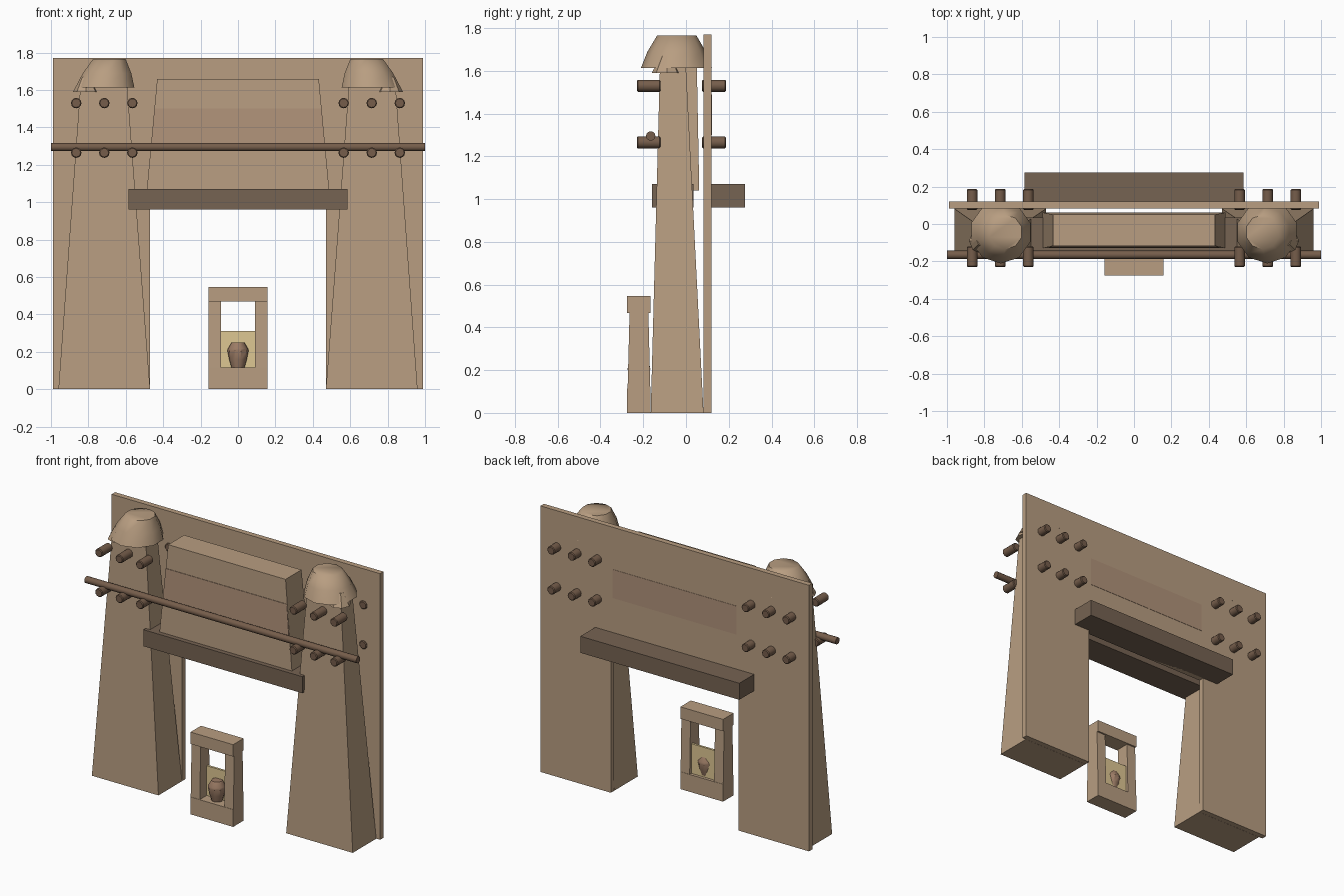
import bpy, bmesh, math
from mathutils import Matrix, Vector

if "Cube" in bpy.data.objects:
    bpy.data.objects.remove(bpy.data.objects["Cube"])


def mat(name, rgb):
    m = bpy.data.materials.new(name)
    m.diffuse_color = (*rgb, 1)
    m.use_nodes = True
    m.node_tree.nodes["Principled BSDF"].inputs["Base Color"].default_value = m.diffuse_color
    return m


SAND = mat("sandstone", (0.48, 0.34, 0.22))
WOOD = mat("dark_wood", (0.18, 0.125, 0.085))
PEG = mat("peg_wood", (0.18, 0.11, 0.07))
BAND = mat("red_band", (0.44, 0.29, 0.195))
GOLD = mat("pale_gold", (0.73, 0.57, 0.29))
CLAY = mat("clay", (0.33, 0.20, 0.13))


def finish(name, bm, material, smooth=None):
    bmesh.ops.recalc_face_normals(bm, faces=bm.faces)
    me = bpy.data.meshes.new(name)
    bm.to_mesh(me)
    bm.free()
    me.materials.append(material)
    ob = bpy.data.objects.new(name, me)
    bpy.context.collection.objects.link(ob)
    if smooth:
        bpy.ops.object.select_all(action='DESELECT')
        ob.select_set(True)
        bpy.context.view_layer.objects.active = ob
        bpy.ops.object.shade_smooth_by_angle(angle=math.radians(smooth))
    return ob


def loft(name, rings, material, smooth=None):
    """Closed solid through rings of equal point count."""
    bm = bmesh.new()
    vs = [[bm.verts.new(p) for p in r] for r in rings]
    n = len(vs[0])
    for a, b in zip(vs, vs[1:]):
        for i in range(n):
            j = (i + 1) % n
            bm.faces.new((a[i], a[j], b[j], b[i]))
    bm.faces.new(vs[0][::-1])
    bm.faces.new(vs[-1])
    return finish(name, bm, material, smooth)


def rect(x0, x1, y0, y1, z):
    return [(x0, y0, z), (x1, y0, z), (x1, y1, z), (x0, y1, z)]


def box(name, x0, x1, y0, y1, z0, z1, material):
    return loft(name, [rect(x0, x1, y0, y1, z0), rect(x0, x1, y0, y1, z1)], material)


def ring(cx, cy, z, r, n, phase=0.0):
    return [(cx + r * math.cos(2 * math.pi * i / n + phase),
             cy + r * math.sin(2 * math.pi * i / n + phase), z) for i in range(n)]


def rod(name, start, end, r, n, material, bevel=0.0):
    a, b = Vector(start), Vector(end)
    d = b - a
    L = d.length
    prof = [(0, r), (L, r)]
    if bevel:
        prof = [(0, r - bevel), (bevel, r), (L - bevel, r), (L, r - bevel)]
    rot = Matrix.Translation(a) @ d.to_track_quat('Z', 'Y').to_matrix().to_4x4()
    rings = [[rot @ Vector(p) for p in ring(0, 0, z, rr, n)] for z, rr in prof]
    return loft(name, rings, material, 40)


# back wall with doorway cut out of its outline
outline = [(-0.988, 0), (-0.47, 0), (-0.47, 0.96), (0.47, 0.96),
           (0.47, 0), (0.988, 0), (0.988, 1.77), (-0.988, 1.77)]
loft("back_wall", [[(x, y, z) for x, z in outline] for y in (0.083, 0.119)], SAND)

for s, side in ((-1, "left"), (1, "right")):
    # tapered tower
    def srect(xa, xb, y0, y1, z):
        return rect(*sorted((s * xa, s * xb)), y0, y1, z)
    loft(side + "_tower", [srect(0.47, 0.96, -0.165, 0.082, 0),
                           srect(0.592, 0.843, -0.122, 0.0, 1.615)], SAND)
    # tower dome, leaning slightly inward
    ph = math.pi / 2
    loft(side + "_dome", [ring(s * 0.712, -0.045, 1.613, 0.166, 10, ph),
                          ring(s * 0.700, -0.044, 1.69, 0.136, 10, ph),
                          ring(s * 0.688, -0.043, 1.765, 0.092, 10, ph)], SAND, 60)
    # small cap poking out under the dome
    loft(side + "_dome_lip", [ring(s * 0.812, -0.09, 1.59, 0.07, 8),
                              ring(s * 0.812, -0.09, 1.67, 0.028, 8)], SAND)
    # pegs on front of tower and back of wall
    for x in (0.565, 0.715, 0.865):
        for z in (1.53, 1.265):
            rod(side + "_front_peg", (s * x, -0.23, z), (s * x, -0.12, z), 0.028, 12, PEG, 0.005)
            rod(side + "_back_peg", (s * x, 0.075, z), (s * x, 0.187, z), 0.028, 12, PEG, 0.005)

# tapered panel above the door
loft("gate_panel", [rect(-0.49, 0.49, -0.13, 0.062, 1.04),
                    rect(-0.432, 0.432, -0.117, 0.05, 1.66)], SAND)

# coloured bands on panel and wall back
loft("front_band", [rect(-0.463, 0.463, -0.129, -0.11, 1.30),
                    rect(-0.446, 0.446, -0.1235, -0.11, 1.50)], BAND)
box("back_band", -0.455, 0.455, 0.11, 0.121, 1.30, 1.49, BAND)

# lintels front and back
box("front_lintel", -0.585, 0.585, -0.16, 0.035, 0.96, 1.07, WOOD)
box("back_lintel", -0.585, 0.585, 0.083, 0.275, 0.96, 1.07, WOOD)

# long crossing pole
rod("cross_pole", (-1, -0.165, 1.295), (1, -0.165, 1.295), 0.022, 12, PEG)

# shrine frame
box("shrine_base", -0.157, 0.157, -0.275, -0.165, 0, 0.115, SAND)
box("shrine_cap", -0.157, 0.157, -0.275, -0.165, 0.468, 0.547, SAND)
for s, side in ((-1, "left"), (1, "right")):
    xs = sorted((s * 0.09, s * 0.157))
    loft(side + "_shrine_post", [rect(*xs, -0.273, -0.167, 0.115),
                                 rect(*xs, -0.264, -0.176, 0.468)], SAND)
box("shrine_screen", -0.09, 0.09, -0.20, -0.185, 0.115, 0.312, GOLD)

# clay pot
loft("clay_pot", [ring(0, -0.22, z, r, 10) for z, r in
                  ((0.117, 0.035), (0.16, 0.047), (0.205, 0.056), (0.217, 0.054), (0.25, 0.034))],
     CLAY, 35)
